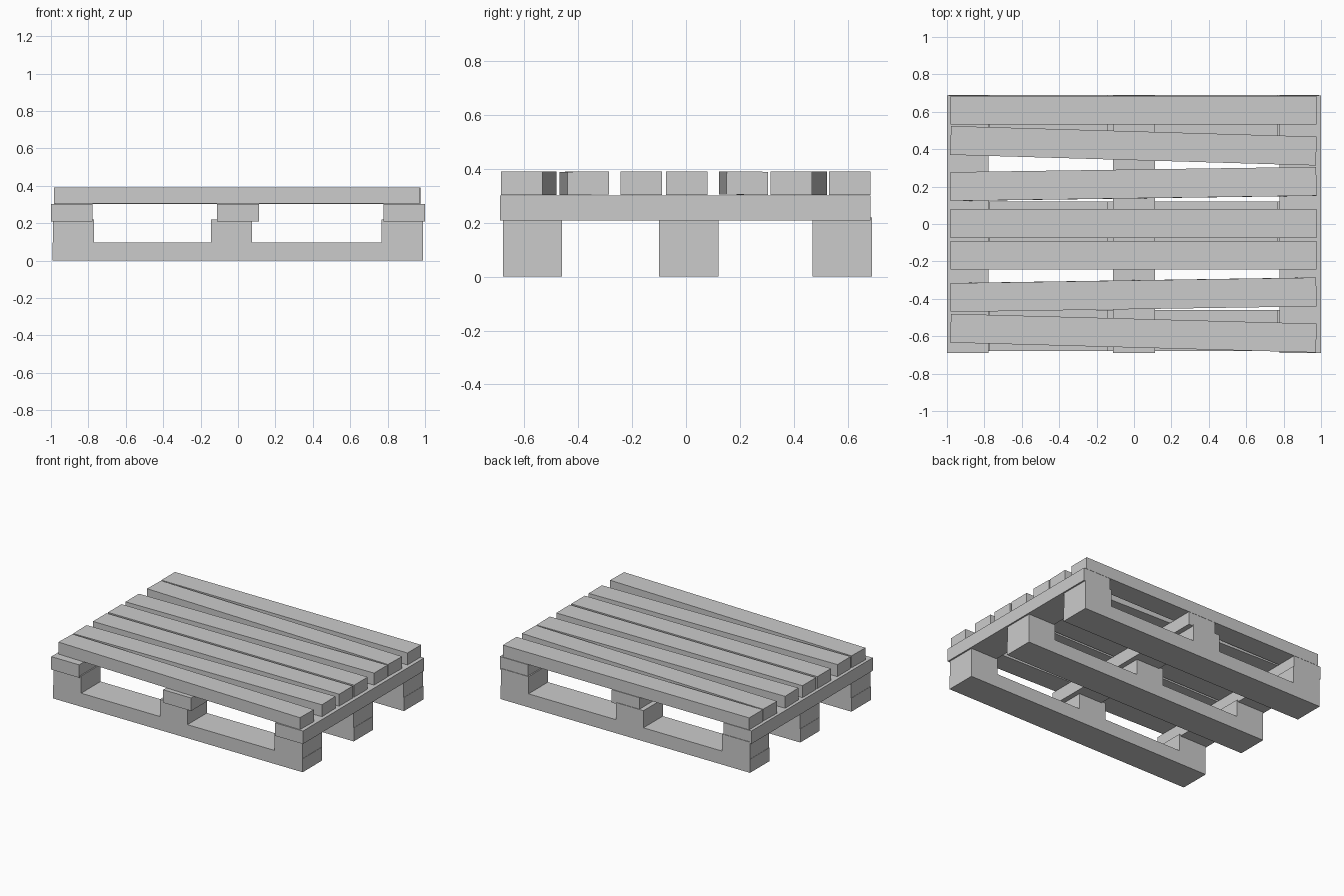
import bpy
from math import atan2, radians

if "Cube" in bpy.data.objects:
    bpy.data.objects.remove(bpy.data.objects["Cube"])


def board(name, x0, x1, y0, y1, z0, z1, rot=(0, 0, 0)):
    """Axis-aligned box between the given limits, optionally turned about its centre."""
    bpy.ops.mesh.primitive_cube_add(
        size=1, location=((x0 + x1) / 2, (y0 + y1) / 2, (z0 + z1) / 2))
    ob = bpy.context.object
    ob.name = name
    ob.scale = (x1 - x0, y1 - y0, z1 - z0)
    bpy.ops.object.transform_apply(location=False, rotation=False, scale=True)
    ob.rotation_euler = rot
    return ob


ROWS = {"front": -0.57, "middle": 0.01, "back": 0.58}            # runner centres in y
COLUMNS = {"left": -0.88, "centre": -0.035, "right": 0.878}      # block centres in x
CROSS = {"left": -0.89, "centre": 0.0, "right": 0.888}           # cross board centres in x
HALF = 0.11

# bottom runners with three spacer blocks on each
for row, y in ROWS.items():
    board(f"{row}_runner", -0.992, 0.99, y - HALF, y + HALF, 0, 0.097)
    for col, x in COLUMNS.items():
        board(f"{row}_{col}_block", x - HALF, x + HALF, y - HALF, y + HALF, 0.095, 0.22)

# cross boards resting on the blocks
for col, x in CROSS.items():
    board(f"{col}_cross_board", x - 0.111, x + 0.111, -0.69, 0.686, 0.209, 0.302)

# top slats, some nailed on crooked: (left end y, right end y, roll in degrees)
SLATS = [(-0.557, -0.61, 0), (-0.393, -0.363, 0.5), (-0.167, -0.167, 0), (0.003, 0.003, 0),
         (0.2, 0.228, -0.5), (0.447, 0.39, 0), (0.608, 0.608, 0)]
for i, (yl, yr, roll) in enumerate(SLATS, 1):
    y = (yl + yr) / 2
    board(f"top_slat_{i}", -0.981, 0.975, y - 0.077, y + 0.077, 0.304, 0.39,
          (radians(roll), 0, atan2(yr - yl, 1.956)))
